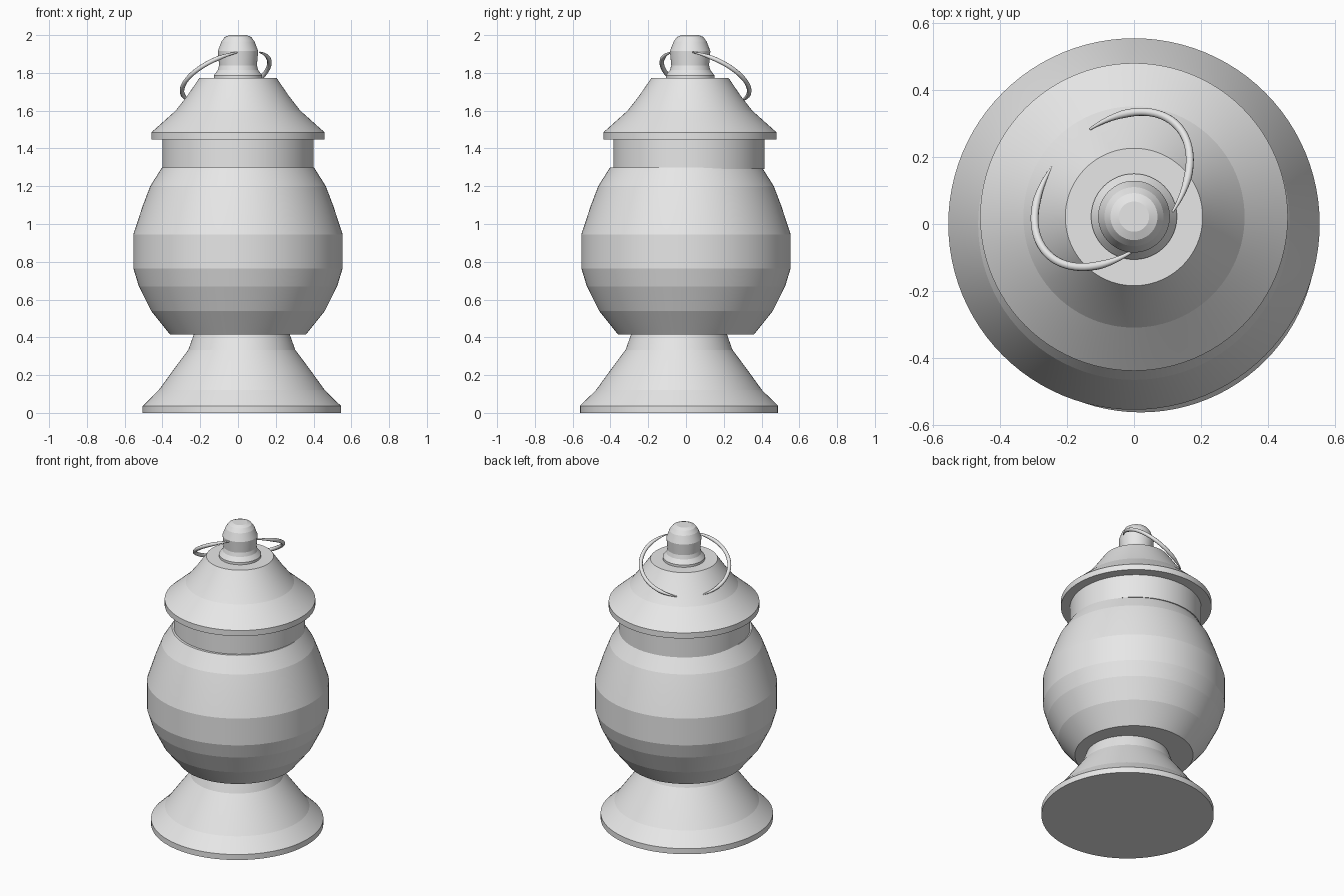
import bpy, bmesh, math
from mathutils import Vector

if "Cube" in bpy.data.objects:
    bpy.data.objects.remove(bpy.data.objects["Cube"])

grey = bpy.data.materials.new("light_grey")
grey.diffuse_color = (0.8, 0.8, 0.8, 1)
grey.use_nodes = True
grey.node_tree.nodes["Principled BSDF"].inputs["Base Color"].default_value = grey.diffuse_color
SEG = 96


def finish(obj, angle):
    obj.data.materials.append(grey)
    bpy.ops.object.select_all(action='DESELECT')
    obj.select_set(True)
    bpy.context.view_layer.objects.active = obj
    bpy.ops.object.shade_smooth_by_angle(angle=math.radians(angle))


def lathe(name, profile, cx=0.0, cy=0.0):
    """Closed solid turned from (radius, height) points, bottom to top."""
    bm = bmesh.new()
    rings = []
    for r, z in profile:
        rings.append([bm.verts.new((cx + r * math.cos(2 * math.pi * i / SEG),
                                    cy + r * math.sin(2 * math.pi * i / SEG), z))
                      for i in range(SEG)])
    for a, b in zip(rings, rings[1:]):
        for i in range(SEG):
            j = (i + 1) % SEG
            bm.faces.new((a[i], a[j], b[j], b[i]))
    bm.faces.new(rings[0][::-1])
    bm.faces.new(rings[-1])
    mesh = bpy.data.meshes.new(name)
    bm.to_mesh(mesh)
    bm.free()
    obj = bpy.data.objects.new(name, mesh)
    bpy.context.collection.objects.link(obj)
    finish(obj, 5)


# Flared foot
lathe("foot", [(0.525, 0), (0.525, 0.037), (0.44, 0.12), (0.362, 0.228),
               (0.283, 0.334), (0.253, 0.418)], 0.02, -0.037)
# Round jar body
lathe("body", [(0.36, 0.415), (0.46, 0.54), (0.525, 0.67), (0.554, 0.765),
               (0.554, 0.945), (0.505, 1.095), (0.465, 1.2), (0.402, 1.30)])
# Neck collar
lathe("collar", [(0.4, 1.29), (0.4, 1.45)], 0.0, 0.015)
# Lid with rim
lathe("lid", [(0.459, 1.447), (0.459, 1.485), (0.425, 1.515), (0.33, 1.6),
              (0.27, 1.677), (0.205, 1.772)], 0.0, 0.021)
# Knob on the lid
lathe("knob", [(0.128, 1.768), (0.128, 1.787), (0.107, 1.815), (0.1, 1.84), (0.107, 1.915),
               (0.088, 1.965), (0.07, 1.99), (0.045, 2.0)], 0.0, 0.022)

# Two halves of a tilted loop handle, from the knob down to the lid
centre = Vector((-0.065, 0.103, 1.78))
side = Vector((1, 1, 0)).normalized() * 0.272
down = Vector((-0.129, 0.129, -0.135))
for name, sgn in (("handle_left", -1), ("handle_right", 1)):
    cu = bpy.data.curves.new(name, 'CURVE')
    cu.dimensions = '3D'
    cu.bevel_depth = 0.012
    cu.bevel_resolution = 3
    cu.use_fill_caps = True
    sp = cu.splines.new('POLY')
    n = 40
    sp.points.add(n)
    for i in range(n + 1):
        t = math.radians(17 + (163 - 17) * i / n)
        p = centre + side * sgn * math.sin(t) - down * math.cos(t)
        sp.points[i].co = (*p, 1)
        sp.points[i].radius = min(1.0, 0.3 + 0.1 * min(i, n - i))
    tmp = bpy.data.objects.new(name + "_path", cu)
    bpy.context.collection.objects.link(tmp)
    bpy.context.view_layer.update()
    mesh = bpy.data.meshes.new_from_object(
        tmp.evaluated_get(bpy.context.evaluated_depsgraph_get()))
    bpy.data.objects.remove(tmp)
    mesh.materials.clear()
    obj = bpy.data.objects.new(name, mesh)
    bpy.context.collection.objects.link(obj)
    finish(obj, 50)
